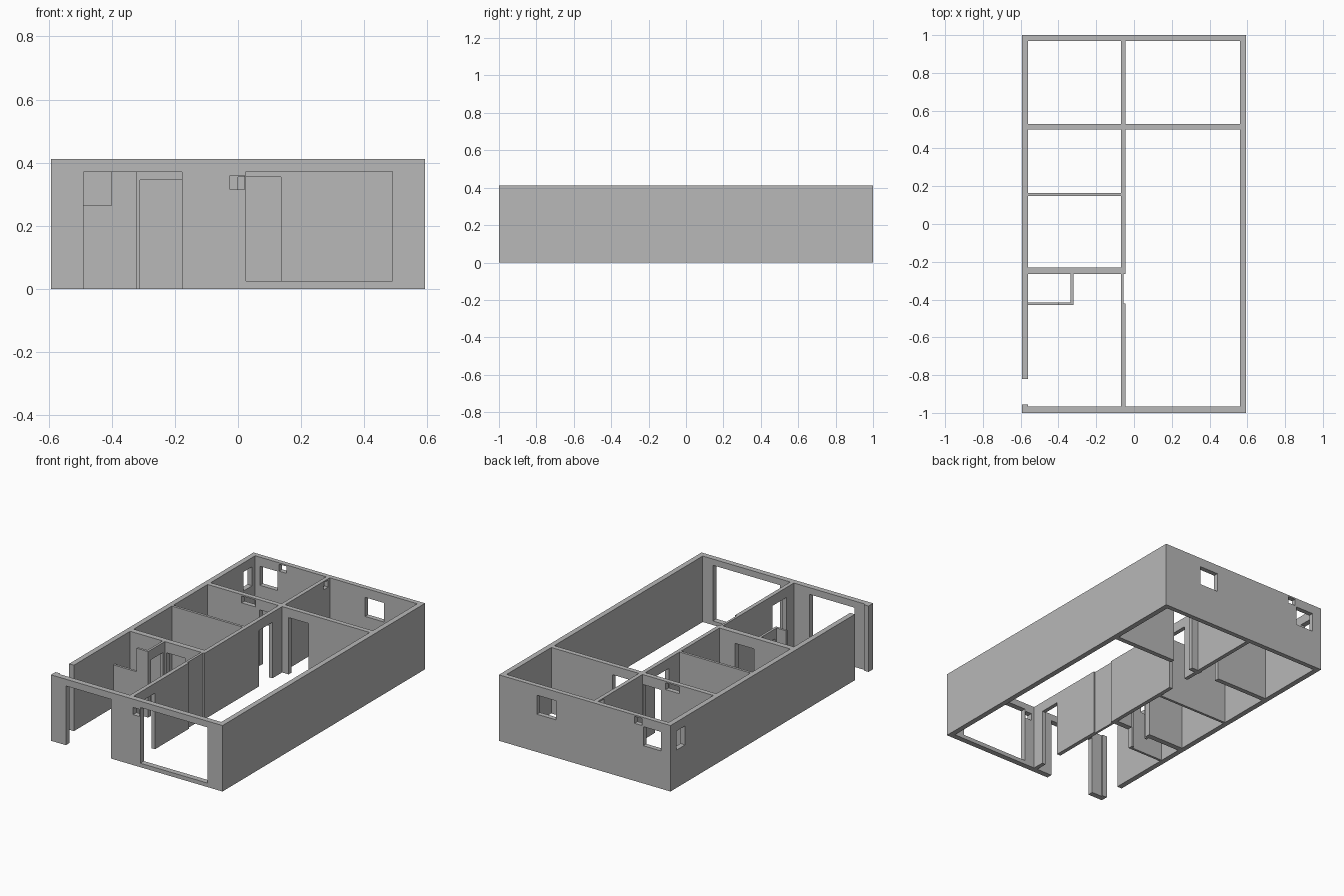
import bpy
import bmesh
from mathutils import Vector

cube = bpy.data.objects.get("Cube")
if cube:
    bpy.data.objects.remove(cube, do_unlink=True)

# Single plaster colour
plaster = bpy.data.materials.new("grey_plaster")
plaster.use_nodes = True
grey = (0.48, 0.48, 0.48, 1)
plaster.diffuse_color = grey
plaster.node_tree.nodes["Principled BSDF"].inputs["Base Color"].default_value = grey

X, Y, H = 0.593, 1.0, 0.412     # outer half sizes and wall height
XI, YF, YB = 0.56, -0.965, 0.97  # inner faces of the outer walls
CL, CR = -0.07, -0.045          # faces of the central wall
DOOR, WIN, VENT = (0, 0.35), (0.236, 0.355), (0.36, 0.403)


def wall(name, axis, span, thick, openings=()):
    """Wall running along axis; openings are (start, end, (bottom, top))."""
    us = sorted(set(span) | {u for o in openings for u in o[:2]})
    zs = sorted({0, H} | {z for o in openings for z in o[2]})
    point = (lambda u, z: (u, thick[0], z)) if axis == "x" else (lambda u, z: (thick[0], u, z))
    bm = bmesh.new()
    grid = {(u, z): bm.verts.new(point(u, z)) for u in us for z in zs}
    # Fill every cell of the elevation that is not inside an opening
    for u0, u1 in zip(us, us[1:]):
        for z0, z1 in zip(zs, zs[1:]):
            um, zm = (u0 + u1) / 2, (z0 + z1) / 2
            if not any(a < um < b and o[0] < zm < o[1] for a, b, o in openings):
                bm.faces.new([grid[k] for k in ((u0, z0), (u1, z0), (u1, z1), (u0, z1))])
    bmesh.ops.delete(bm, geom=[v for v in bm.verts if not v.link_faces], context="VERTS")
    # Give the elevation its thickness
    depth = thick[1] - thick[0]
    offset = Vector((0, depth, 0) if axis == "x" else (depth, 0, 0))
    ext = bmesh.ops.extrude_face_region(bm, geom=bm.faces[:], use_keep_orig=True)
    bmesh.ops.translate(bm, vec=offset,
                        verts=[g for g in ext["geom"] if isinstance(g, bmesh.types.BMVert)])
    bmesh.ops.recalc_face_normals(bm, faces=bm.faces[:])
    mesh = bpy.data.meshes.new(name)
    bm.to_mesh(mesh)
    bm.free()
    mesh.materials.append(plaster)
    obj = bpy.data.objects.new(name, mesh)
    bpy.context.collection.objects.link(obj)
    return obj


# Outer walls
wall("front_wall", "x", (-X, X), (-Y, YF), [
    (-0.49, -0.177, (0, 0.37)),
    (0.025, 0.49, (0.025, 0.373)),
    (-0.025, 0.02, (0.315, 0.36))])
wall("back_wall", "x", (-X, X), (YB, Y), [
    (-0.528, -0.405, WIN), (0.2, 0.33, WIN), (-0.395, -0.345, VENT)])
wall("solid_side_wall", "y", (YF, YB), (XI, X))
wall("open_side_wall", "y", (-0.82, YB), (-X, -XI), [(0.855, 0.94, WIN)])
wall("entry_corner_stub", "y", (YF, -0.955), (-X, -XI))

# Central spine, thinner beside the small closet
wall("central_wall_front", "y", (YF, -0.42), (CL, CR), [(-0.89, -0.755, DOOR)])
wall("central_wall_thin", "y", (-0.42, -0.265), (CL, -0.055))
wall("central_wall_middle", "y", (-0.265, 0.5), (CL, CR), [(0.27, 0.405, DOOR)])
wall("central_wall_back", "y", (0.53, YB), (CL, CR), [(0.91, 0.955, VENT)])

# Cross walls between the rooms
wall("rear_cross_wall", "x", (-XI, XI), (0.5, 0.53), [
    (-0.2, -0.075, DOOR), (0, 0.137, (0, 0.355)), (-0.325, -0.23, VENT)])
wall("bedroom_partition", "x", (-XI, CL), (0.147, 0.163))
wall("middle_cross_wall", "x", (-XI, CL), (-0.265, -0.23), [(-0.31, -0.177, (0, 0.345))])

# Closet with a low front section
wall("closet_front", "x", (-XI, -0.32), (-0.43, -0.415), [(-XI, -0.4, (0.265, H))])
wall("closet_side", "y", (-0.415, -0.265), (-0.335, -0.32), [(-0.4, -0.285, DOOR)])
